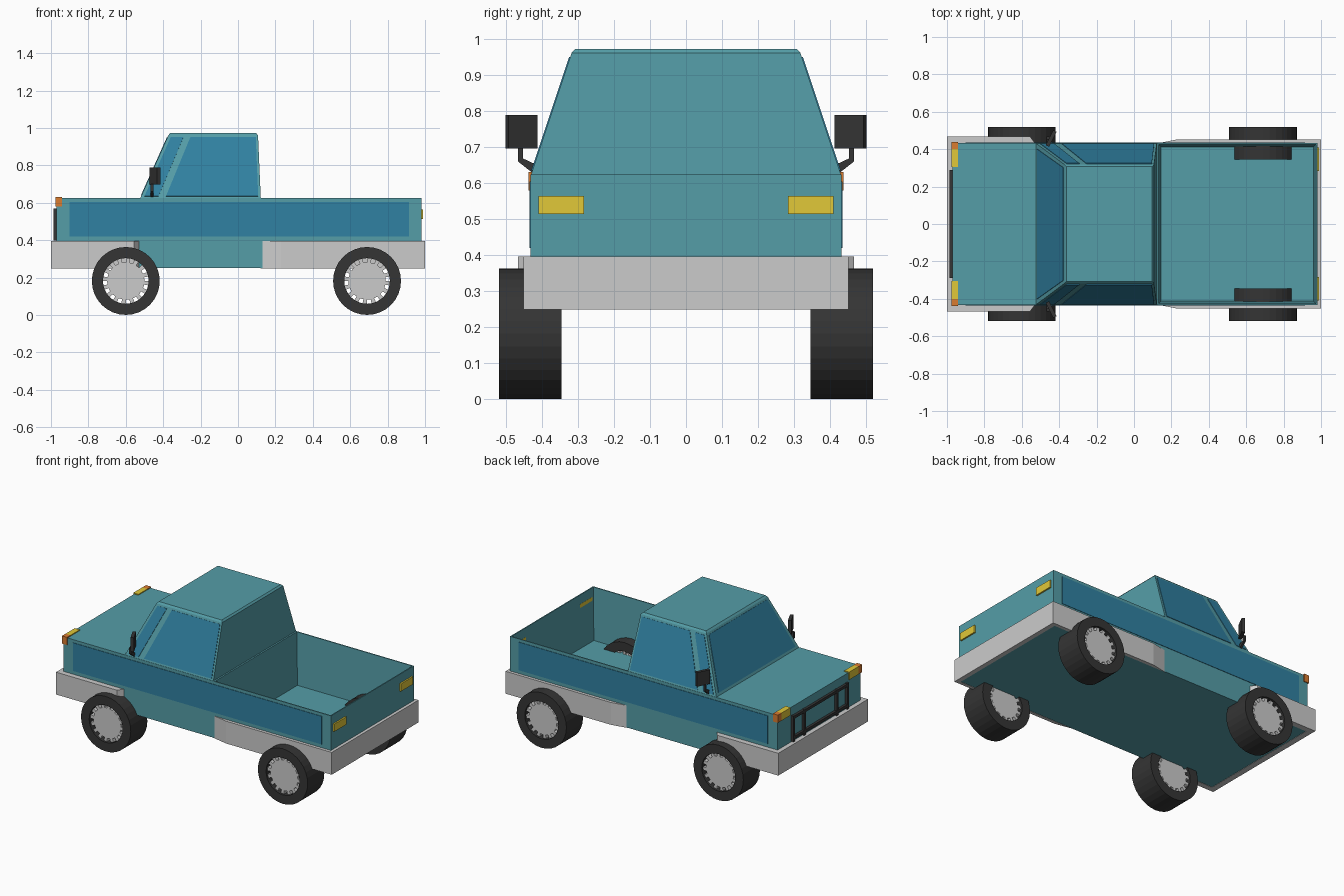
import bpy, bmesh, math
from mathutils import Vector

if "Cube" in bpy.data.objects:
    bpy.data.objects.remove(bpy.data.objects["Cube"])

def mat(name, c):
    m = bpy.data.materials.new(name)
    m.diffuse_color = (*c, 1)
    m.use_nodes = True
    m.node_tree.nodes["Principled BSDF"].inputs["Base Color"].default_value = m.diffuse_color
    return m

TEAL = mat("teal_paint", (0.09, 0.34, 0.39))
BLUE = mat("blue_glass", (0.03, 0.22, 0.36))
DARK = mat("black_rubber", (0.035, 0.035, 0.035))
YELLOW = mat("yellow_lamp", (0.75, 0.58, 0.04))
ORANGE = mat("orange_lamp", (0.7, 0.2, 0.03))

def finish(name, bm, m):
    bmesh.ops.recalc_face_normals(bm, faces=bm.faces)
    me = bpy.data.meshes.new(name)
    bm.to_mesh(me)
    bm.free()
    o = bpy.data.objects.new(name, me)
    bpy.context.collection.objects.link(o)
    if m:
        me.materials.append(m)
    return o

def loft_bm(rings, closed=False):
    bm = bmesh.new()
    vs = [[bm.verts.new(p) for p in r] for r in rings]
    n = len(vs[0])
    pairs = list(zip(vs, vs[1:])) + ([(vs[-1], vs[0])] if closed else [])
    for a, b in pairs:
        for i in range(n):
            j = (i + 1) % n
            bm.faces.new((a[i], a[j], b[j], b[i]))
    if not closed:
        bm.faces.new(vs[0])
        bm.faces.new(vs[-1])
    return bm

def loft(name, rings, m=None, closed=False):
    return finish(name, loft_bm(rings, closed), m)

def rect(x0, x1, y, z):
    return [(x0, -y, z), (x1, -y, z), (x1, y, z), (x0, y, z)]

def box(name, x, y, z, m=None):
    return loft(name, [[(x[0], y[0], k), (x[1], y[0], k), (x[1], y[1], k), (x[0], y[1], k)] for k in z], m)

def prism(name, outline, z0, z1, m=None):
    return loft(name, [[(x, y, z) for x, y in outline] for z in (z0, z1)], m)

def panel(name, pts, out, m):
    # thin plate lying just proud of a surface
    d = Vector(out).normalized() * 0.003
    return loft(name, [[Vector(p) - d for p in pts], [Vector(p) + d for p in pts]], m)

# body with the open bed sunk into the rear
bm = loft_bm([rect(-0.97, 0.98, 0.432, z) for z in (0.252, 0.625)])
bmesh.ops.bisect_plane(bm, geom=bm.verts[:] + bm.edges[:] + bm.faces[:],
                       plane_co=(0.125, 0, 0), plane_no=(1, 0, 0))
bmesh.ops.recalc_face_normals(bm, faces=bm.faces)
bed = next(f for f in bm.faces if f.normal.z > 0.9 and f.calc_center_median().x > 0.3)
for t in (0.01, 0.017):
    bmesh.ops.inset_region(bm, faces=[bed], thickness=t)
for v in bed.verts:
    v.co.z = 0.28
finish("body", bm, TEAL)

# cab
loft("cab", [rect(-0.525, 0.122, 0.432, 0.62), rect(-0.372, 0.107, 0.318, 0.962),
             rect(-0.362, 0.097, 0.308, 0.973)], TEAL)

# windscreen
SX, SY = 0.153 / 0.342, 0.114 / 0.342
def front_pt(z, s, inset):
    return (-0.525 + (z - 0.62) * SX, s * (0.432 - (z - 0.62) * SY - inset), z)
panel("windscreen", [front_pt(0.64, -1, 0.025), front_pt(0.64, 1, 0.025),
                     front_pt(0.95, 1, 0.02), front_pt(0.95, -1, 0.02)], (-0.342, 0, 0.153), BLUE)

# grey skirts wrapped round both ends
prism("front_skirt", [(-1, -0.467), (-0.555, -0.467), (-0.528, -0.43), (-0.96, -0.43),
                      (-0.96, 0.43), (-0.528, 0.43), (-0.555, 0.467), (-1, 0.467)], 0.25, 0.397)
prism("rear_skirt", [(1, -0.452), (0.23, -0.452), (0.12, -0.43), (0.97, -0.43),
                     (0.97, 0.43), (0.12, 0.43), (0.23, 0.452), (1, 0.452)], 0.25, 0.397)

def circle(r, y, cx, n=32):
    return [(cx + r * math.cos(2 * math.pi * i / n), y, 0.1825 + r * math.sin(2 * math.pi * i / n))
            for i in range(n)]

def cog(y, cx, teeth=16):
    pts = []
    for i in range(teeth):
        for k, r in ((0, 0.1), (0.5, 0.1), (0.5, 0.124), (1, 0.124)):
            a = 2 * math.pi * (i + k) / teeth
            pts.append((cx + r * math.cos(a), y, 0.1825 + r * math.sin(a)))
    return pts

for s, side in ((-1, "right"), (1, "left")):
    # side panels and windows
    panel(side + "_side_panel", [(x, s * 0.432, z) for x, z in
          ((-0.9, 0.42), (0.915, 0.42), (0.915, 0.605), (-0.9, 0.605))], (0, s, 0), BLUE)
    for name, q in (("vent_window", ((-0.5, 0.635), (-0.425, 0.635), (-0.292, 0.95), (-0.36, 0.95))),
                    ("door_window", ((-0.385, 0.635), (0.108, 0.635), (0.095, 0.95), (-0.255, 0.95)))):
        panel(side + "_" + name, [(x, s * (0.432 - (z - 0.62) * SY), z) for x, z in q],
              (0, s * 0.342, 0.114), BLUE)

    # lamps
    def ys(a, b):
        return sorted((s * a, s * b))
    box(side + "_headlamp", (-0.977, -0.94), ys(0.305, 0.4), (0.58, 0.631), YELLOW)
    box(side + "_indicator", (-0.977, -0.94), ys(0.4, 0.438), (0.58, 0.631), ORANGE)
    box(side + "_tail_lamp", (0.97, 0.99), ys(0.283, 0.41), (0.515, 0.565), YELLOW)

    # door mirror, swept back, on a bent stem
    e, t = Vector((0.04, s * 0.08, 0)), Vector((0.018, -s * 0.009, 0))
    c = Vector((-0.472, s * 0.422, 0))
    loft(side + "_mirror", [[p + Vector((0, 0, z)) for p in (c, c + e, c + e + t, c + t)]
                            for z in (0.697, 0.79)], DARK)
    w = 0.007
    loft(side + "_mirror_stem", [[(-0.46 + dx, s * (y + dy), z - dy * k) for dx, dy in
          ((-w, -w), (w, -w), (w, w), (-w, w))]
          for y, z, k in ((0.42, 0.64, 1.5), (0.46, 0.665, 0.6), (0.46, 0.7, 0))], DARK)

    # wheels: ring tyre with a toothed hub showing gaps
    for cx, end in ((-0.6, "front"), (0.69, "rear")):
        a, b = s * 0.346, s * 0.519
        loft(f"{side}_{end}_tyre", [circle(0.122, a, cx), circle(0.1815, a, cx),
                                    circle(0.1815, b, cx), circle(0.122, b, cx)], DARK, True)
        loft(f"{side}_{end}_hub", [cog(s * 0.358, cx), cog(s * 0.505, cx)])

# grille guard bars
GX = (-0.987, -0.967)
for i, z in enumerate((0.415, 0.55)):
    box(f"grille_rail_{i}", GX, (-0.29, 0.29), (z, z + 0.018), DARK)
for i, y in enumerate((-0.281, -0.17, 0.17, 0.281)):
    box(f"grille_post_{i}", GX, (y - 0.009, y + 0.009), (0.4, 0.57), DARK)
